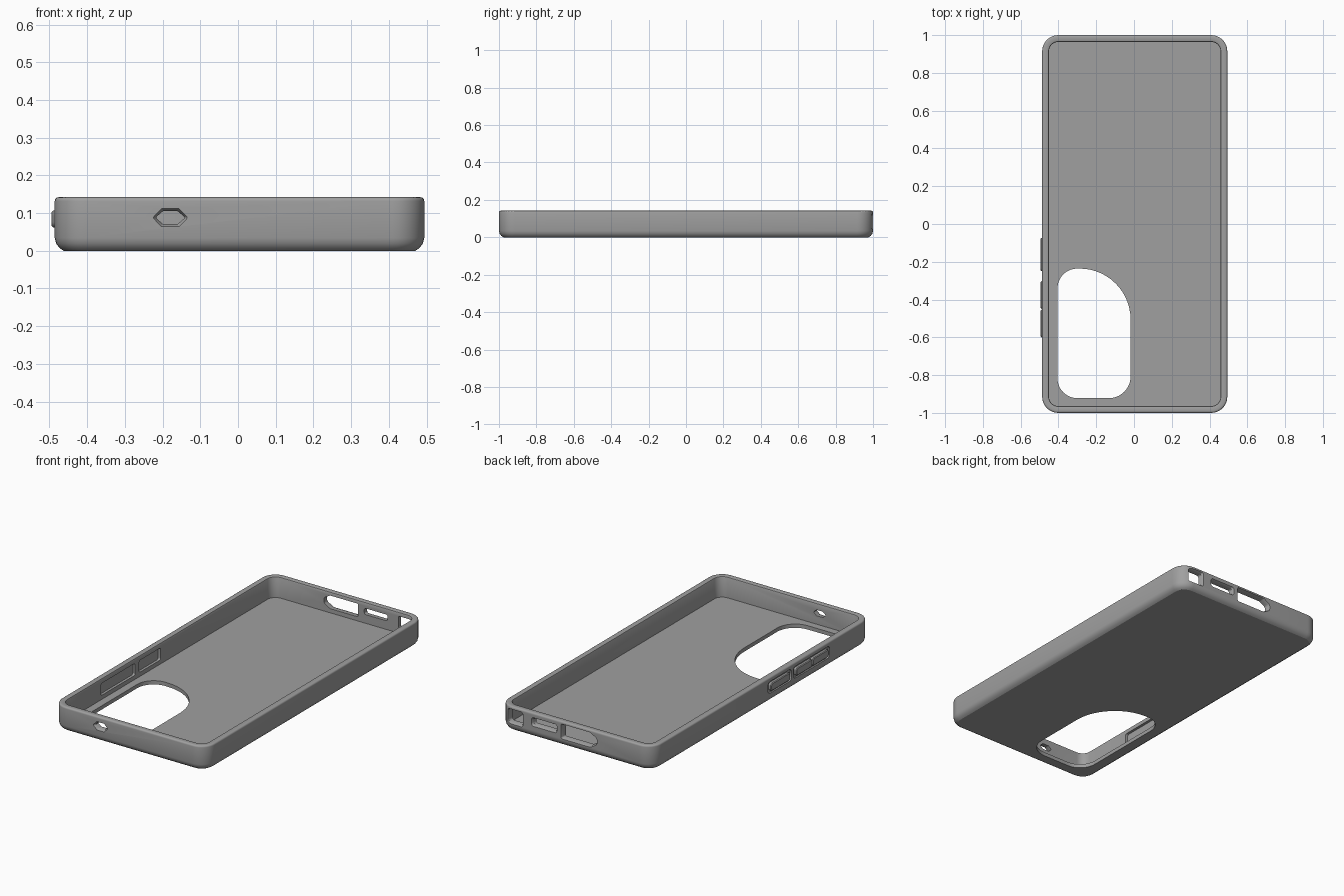
import bpy, bmesh, math
from mathutils import Vector

if "Cube" in bpy.data.objects:
    bpy.data.objects.remove(bpy.data.objects["Cube"])

grey = bpy.data.materials.new("matte_grey")
grey.use_nodes = True
GREY = (0.35, 0.35, 0.35, 1)
grey.diffuse_color = GREY
bsdf = grey.node_tree.nodes["Principled BSDF"]
bsdf.inputs["Base Color"].default_value = GREY
bsdf.inputs["Roughness"].default_value = 0.6

CX, HX, HY, HEIGHT = 0.004, 0.49, 1.0, 0.142
WALL, FLOOR, CORNER = 0.036, 0.022, 0.085
SIDE = CX - HX


def rounded(points, radii, steps=8):
    """Polygon outline with each corner replaced by an arc."""
    out = []
    pts = [Vector((u, v, 0)) for u, v in points]
    for i, p in enumerate(pts):
        d1 = (pts[i - 1] - p).normalized()
        d2 = (pts[(i + 1) % len(pts)] - p).normalized()
        half = d1.angle(d2) / 2
        r = radii[i]
        bisector = (d1 + d2).normalized()
        centre = p + bisector * r / math.sin(half)
        # unit directions from the arc centre to both tangent points
        a = (p + d1 * r / math.tan(half) - centre).normalized()
        sweep = math.pi - 2 * half
        b = (p + d2 * r / math.tan(half) - centre).normalized()
        for k in range(steps + 1):
            t = k / steps
            d = (a * math.sin((1 - t) * sweep) + b * math.sin(t * sweep)) / math.sin(sweep)
            q = centre + d * r
            out.append((q.x, q.y))
    return out


def box_outline(u0, u1, v0, v1, r):
    return rounded([(u0, v0), (u1, v0), (u1, v1), (u0, v1)], [r] * 4)


def grown(outline, e):
    """Outline enlarged by e on every side."""
    us, vs = [p[0] for p in outline], [p[1] for p in outline]
    cu, cv = (min(us) + max(us)) / 2, (min(vs) + max(vs)) / 2
    su = 1 + 2 * e / (max(us) - min(us))
    sv = 1 + 2 * e / (max(vs) - min(vs))
    return [(cu + (u - cu) * su, cv + (v - cv) * sv) for u, v in outline]


def loft(name, sections, axis):
    """Closed solid through (outline, depth) sections along an axis."""
    place = {"x": lambda u, v, d: (d, u, v),
             "y": lambda u, v, d: (u, d, v),
             "z": lambda u, v, d: (u, v, d)}[axis]
    bm = bmesh.new()
    loops = [[bm.verts.new(place(u, v, d)) for u, v in o] for o, d in sections]
    n = len(loops[0])
    for a, b in zip(loops, loops[1:]):
        for i in range(n):
            j = (i + 1) % n
            bm.faces.new((a[i], a[j], b[j], b[i]))
    bm.faces.new(loops[0])
    bm.faces.new(loops[-1])
    bmesh.ops.recalc_face_normals(bm, faces=bm.faces)
    mesh = bpy.data.meshes.new(name)
    bm.to_mesh(mesh)
    bm.free()
    obj = bpy.data.objects.new(name, mesh)
    mesh.materials.append(grey)
    bpy.context.collection.objects.link(obj)
    return obj


def select(obj):
    bpy.ops.object.select_all(action="DESELECT")
    obj.select_set(True)
    bpy.context.view_layer.objects.active = obj


def cut(target, cutter):
    cutter.hide_render = True
    select(target)
    mod = target.modifiers.new("cut", "BOOLEAN")
    mod.operation, mod.solver, mod.object = "DIFFERENCE", "EXACT", cutter
    bpy.ops.object.modifier_apply(modifier=mod.name)
    bpy.data.objects.remove(cutter)


def smooth(obj):
    select(obj)
    bpy.ops.object.shade_smooth_by_angle(angle=math.radians(32))


# Shell: rounded tray swept up the outside, over the lip and down inside
lip = 0.01
profile = [(0.024, 0), (0.013, 0.007), (0.004, 0.019), (0, 0.034)]
for k in range(5):
    t = math.radians(22.5 * k)
    profile.append((lip * (1 - math.cos(t)), HEIGHT - lip * (1 - math.sin(t))))
profile += [(WALL - 0.006, HEIGHT), (WALL - 0.002, HEIGHT - 0.002),
            (WALL, HEIGHT - 0.006), (WALL, FLOOR)]
shell = loft("case_shell", [
    (box_outline(SIDE + i, CX + HX - i, i - HY, HY - i, CORNER - i), z)
    for i, z in profile], "z")

# Camera window through the floor
window = rounded([(-0.405, -0.922), (-0.018, -0.922), (-0.018, -0.236),
                  (-0.405, -0.236)], [0.105, 0.115, 0.27, 0.105], 14)
cut(shell, loft("window_cutter", [(window, -0.05), (window, FLOOR + 0.02)], "z"))


# End openings with a countersunk outer edge
def end_opening(outline, side, rim=0.007):
    sections = [(grown(outline, rim), side * (HY + 0.02)),
                (grown(outline, rim), side * HY),
                (outline, side * (HY - 0.012)),
                (outline, side * (HY - 0.07))]
    cut(shell, loft("opening_cutter", sections, "y"))


hexagon = rounded([(-0.219, 0.088), (-0.199, 0.071), (-0.16, 0.071),
                   (-0.14, 0.088), (-0.16, 0.105), (-0.199, 0.105)], [0.004] * 6, 4)
end_opening(hexagon, -1)
port = rounded([(0.094, 0.046), (0.094, 0.122), (-0.085, 0.122), (-0.125, 0.1),
                (-0.125, 0.068), (-0.085, 0.046)], [0.008] * 2 + [0.015] * 4, 4)
end_opening(port, 1, 0.005)
end_opening(box_outline(0.132, 0.282, 0.072, 0.108, 0.012), 1)
end_opening(box_outline(0.35, 0.442, 0.048, 0.12, 0.01), 1)

# Button pockets: a shallow groove outside and a relief inside
for y0, y1 in ((-0.27, -0.055), (-0.618, -0.287)):
    groove = box_outline(y0, y1, 0.05, 0.118, 0.02)
    cut(shell, loft("groove_cutter", [(groove, SIDE - 0.03), (groove, SIDE + 0.009)], "x"))
    relief = box_outline(y0 + 0.01, y1 - 0.01, 0.046, 0.115, 0.01)
    cut(shell, loft("relief_cutter", [(relief, SIDE + 0.021), (relief, SIDE + 0.06)], "x"))
smooth(shell)

# Raised side buttons
for name, y0, y1 in (("power_button", -0.25, -0.073),
                     ("volume_up_button", -0.449, -0.303),
                     ("volume_down_button", -0.6, -0.453)):
    face = box_outline(y0, y1, 0.062, 0.107, 0.014)
    smooth(loft(name, [(face, SIDE + 0.012), (face, SIDE - 0.004),
                       (grown(face, -0.004), SIDE - 0.008)], "x"))
